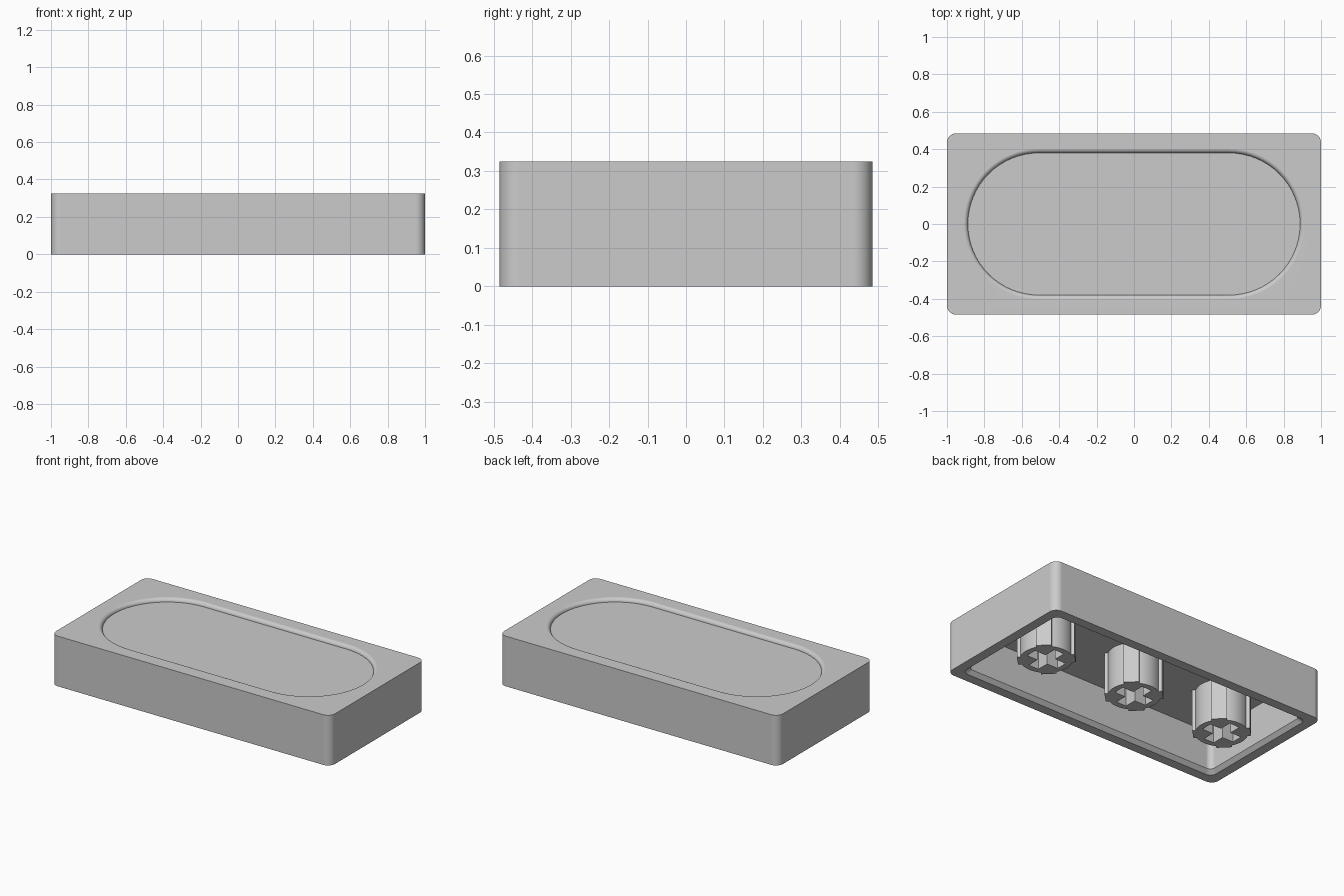
import bpy, bmesh
from math import sin, cos, pi, radians, asin

cube = bpy.data.objects.get("Cube")
if cube:
    bpy.data.objects.remove(cube, do_unlink=True)

# One plain grey for everything
grey = bpy.data.materials.new("light_grey_plastic")
grey.use_nodes = True
grey.diffuse_color = (0.6, 0.6, 0.6, 1)
grey.node_tree.nodes["Principled BSDF"].inputs["Base Color"].default_value = (0.6, 0.6, 0.6, 1)

HX, HY, TOP = 1.0, 0.485, 0.325
CEILING, FLOOR = 0.27, 0.302
ARC = 16


def rounded_rect(hx, hy, r):
    """Outline of a rounded rectangle; r equal to hy gives a stadium."""
    points = []
    for quarter, (sx, sy) in enumerate([(1, 1), (-1, 1), (-1, -1), (1, -1)]):
        for i in range(ARC + 1):
            a = (quarter + i / ARC) * pi / 2
            points.append((sx * (hx - r) + r * cos(a), sy * (hy - r) + r * sin(a)))
    return points


def finish(obj):
    """Smooth the curved walls but keep real edges crisp."""
    bpy.ops.object.select_all(action="DESELECT")
    obj.select_set(True)
    bpy.context.view_layer.objects.active = obj
    bpy.ops.object.shade_smooth_by_angle(angle=radians(30))
    weighted = obj.modifiers.new("even_shading", "WEIGHTED_NORMAL")
    weighted.keep_sharp = True


def build_shell():
    # Sections run from the inner ceiling, round the rim, to the dished top
    wall, lip, fillet = 0.085, 0.062, 0.023
    sections = [
        (HX - wall, HY - wall, 0.035, CEILING),
        (HX - wall, HY - wall, 0.035, 0.025),
        (HX - lip, HY - lip, 0.04, 0),
        (HX, HY, 0.05, 0),
        (HX, HY, 0.05, TOP),
    ]
    steps = 8
    for i in range(steps + 1):
        a = i / steps * pi / 2
        grow = fillet * (1 - sin(a))
        sections.append((0.888 + grow, 0.38 + grow, 0.38 + grow,
                         TOP - (TOP - FLOOR) * (1 - cos(a))))

    bm = bmesh.new()
    rings = [[bm.verts.new((x, y, z)) for x, y in rounded_rect(hx, hy, r)]
             for hx, hy, r, z in sections]
    for low, high in zip(rings, rings[1:]):
        for i in range(len(low)):
            j = (i + 1) % len(low)
            bm.faces.new((low[i], low[j], high[j], high[i]))
    bm.faces.new(rings[0])
    bm.faces.new(rings[-1])
    bmesh.ops.remove_doubles(bm, verts=bm.verts, dist=0.00001)
    bmesh.ops.recalc_face_normals(bm, faces=bm.faces)
    mesh = bpy.data.meshes.new("cap_shell")
    bm.to_mesh(mesh)
    bm.free()
    mesh.materials.append(grey)
    shell = bpy.data.objects.new("cap_shell", mesh)
    bpy.context.collection.objects.link(shell)
    finish(shell)


def stem_outline(radius=0.153, reach=0.167, half=0.045):
    """Round post with four flat ribs on the diagonals."""
    points = []
    edge = asin(half / radius)
    for k in range(4):
        mid = pi / 4 + k * pi / 2
        for side in (-half, half):
            points.append((reach * cos(mid) - side * sin(mid),
                           reach * sin(mid) + side * cos(mid)))
        for i in range(ARC + 1):
            a = mid + edge + (pi / 2 - 2 * edge) * i / ARC
            points.append((radius * cos(a), radius * sin(a)))
    return points


def cross_outline(arm=0.115, half=0.036):
    points = []
    for k in range(4):
        c, s = cos(k * pi / 2), sin(k * pi / 2)
        for x, y in ((arm, -half), (arm, half), (half, half)):
            points.append((x * c - y * s, x * s + y * c))
    return points


def build_stem(name, x):
    height = CEILING + 0.005
    curve = bpy.data.curves.new(name, "CURVE")
    curve.dimensions = "2D"
    curve.fill_mode = "BOTH"
    curve.extrude = height / 2
    for outline in (stem_outline(), cross_outline()):
        spline = curve.splines.new("POLY")
        spline.points.add(len(outline) - 1)
        for point, (px, py) in zip(spline.points, outline):
            point.co = (px, py, 0, 1)
        spline.use_cyclic_u = True
    curve.materials.append(grey)
    stem = bpy.data.objects.new(name, curve)
    stem.location = (x, 0, height / 2)
    bpy.context.collection.objects.link(stem)
    bpy.ops.object.select_all(action="DESELECT")
    stem.select_set(True)
    bpy.context.view_layer.objects.active = stem
    bpy.ops.object.convert(target="MESH")
    stem = bpy.context.view_layer.objects.active
    bm = bmesh.new()
    bm.from_mesh(stem.data)
    bmesh.ops.remove_doubles(bm, verts=bm.verts, dist=0.00001)
    bmesh.ops.recalc_face_normals(bm, faces=bm.faces)
    bm.to_mesh(stem.data)
    bm.free()
    finish(stem)


# Hollow cap with its three mounting stems
build_shell()
for name, x in (("right_stem", -0.66), ("middle_stem", 0), ("left_stem", 0.66)):
    build_stem(name, x)
